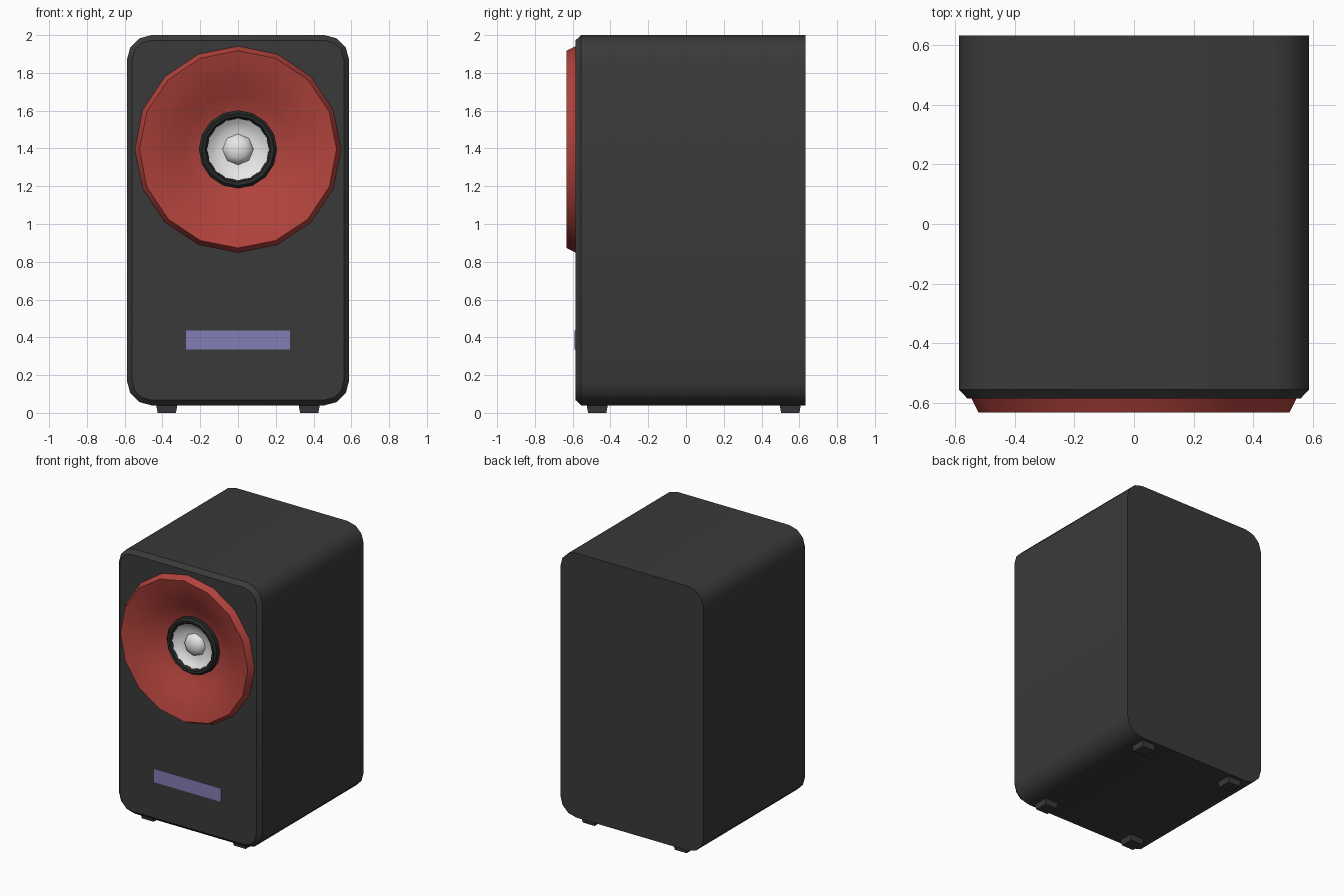
import bpy
import bmesh
from math import sin, cos, pi, radians

if "Cube" in bpy.data.objects:
    bpy.data.objects.remove(bpy.data.objects["Cube"], do_unlink=True)


def material(name, r, g, b):
    m = bpy.data.materials.new(name)
    m.use_nodes = True
    m.diffuse_color = (r, g, b, 1)
    m.node_tree.nodes["Principled BSDF"].inputs["Base Color"].default_value = (r, g, b, 1)
    return m


CHARCOAL = material("charcoal", 0.042, 0.042, 0.042)
RED = material("red", 0.44, 0.055, 0.045)
BLACK = material("black", 0.02, 0.022, 0.022)
WHITE = material("white", 0.8, 0.8, 0.8)
LAVENDER = material("lavender", 0.23, 0.21, 0.47)

HORN_Z = 1.395
FRONT, BACK = -0.585, 0.632


def finish(name, bm, mat, angle=35):
    bmesh.ops.recalc_face_normals(bm, faces=bm.faces)
    mesh = bpy.data.meshes.new(name)
    bm.to_mesh(mesh)
    bm.free()
    mesh.materials.append(mat)
    ob = bpy.data.objects.new(name, mesh)
    bpy.context.collection.objects.link(ob)
    bpy.ops.object.select_all(action="DESELECT")
    ob.select_set(True)
    bpy.context.view_layer.objects.active = ob
    bpy.ops.object.shade_smooth_by_angle(angle=radians(angle))
    return ob


def bridge(bm, a, b):
    for i in range(len(a)):
        j = (i + 1) % len(a)
        bm.faces.new((a[i], a[j], b[j], b[i]))


def circle(bm, r, y, sides):
    return [bm.verts.new((r * sin(2 * pi * i / sides), y, HORN_Z + r * cos(2 * pi * i / sides)))
            for i in range(sides)]


def lathe(name, profile, sides, mat, cap=False, angle=35):
    """Revolve (radius, y) points about the driver axis."""
    bm = bmesh.new()
    rings = [circle(bm, r, y, sides) for r, y in profile]
    for a, b in zip(rings, rings[1:]):
        bridge(bm, a, b)
    if cap:
        bm.faces.new(rings[-1])
    return finish(name, bm, mat, angle)


def rounded_loop(bm, inset, y, radius=0.13, steps=3):
    w, h, r = 0.588 - inset, 0.98 - inset, radius - inset
    verts = []
    for k, (sx, sz) in enumerate(((1, 1), (-1, 1), (-1, -1), (1, -1))):
        for s in range(steps + 1):
            a = (k + s / steps) * pi / 2
            verts.append(bm.verts.new((sx * (w - r) + r * cos(a), y,
                                       1.02 + sz * (h - r) + r * sin(a))))
    return verts


def box(name, size, centre, mat, taper=1.0):
    bm = bmesh.new()
    bmesh.ops.create_cube(bm, size=1)
    for v in bm.verts:
        t = taper if v.co.z < 0 else 1
        v.co = [centre[i] + v.co[i] * size[i] * (t if i < 2 else 1) for i in range(3)]
    return finish(name, bm, mat)


# Cabinet: rounded shell, chamfered front edge, round opening for the horn
bm = bmesh.new()
back = rounded_loop(bm, 0, BACK)
edge = rounded_loop(bm, 0, FRONT + 0.03)
front = rounded_loop(bm, 0.028, FRONT)
bm.faces.new(back)
bridge(bm, back, edge)
bridge(bm, edge, front)
hole = circle(bm, 0.525, FRONT, 16)
rim = [bm.edges.new((hole[i - 1], hole[i])) for i in range(16)]
outline = [bm.edges.get((front[i - 1], front[i])) for i in range(len(front))]
bmesh.ops.triangle_fill(bm, use_beauty=True, edges=rim + outline, normal=(0, -1, 0))
finish("cabinet", bm, CHARCOAL)

# Horn: flared outer rim and shallow curved dish
lathe("horn", [(0.546, FRONT), (0.522, -0.632), (0.45, -0.612), (0.37, -0.58),
               (0.29, -0.54), (0.22, -0.51), (0.17, -0.50)], 16, RED)

# Driver: surround ring, cone and dust dome
lathe("driver_ring", [(0.207, -0.49), (0.207, -0.54), (0.192, -0.556),
                      (0.174, -0.552), (0.163, -0.535), (0.163, -0.49)], 16, BLACK)
lathe("driver_cone", [(0.168, -0.54), (0.14, -0.518), (0.11, -0.504), (0.07, -0.497)],
      32, WHITE, cap=True)
lathe("dust_dome", [(0.083, -0.495), (0.076, -0.52), (0.05, -0.538), (0.02, -0.547)],
      8, WHITE, cap=True, angle=60)

# Front display strip
box("display_strip", (0.55, 0.008, 0.1), (0, FRONT - 0.001, 0.385), LAVENDER)

# Four tapered feet
for side, sx in (("left", 1), ("right", -1)):
    for end, y in (("front", -0.47), ("back", 0.552)):
        box(f"{end}_{side}_foot", (0.115, 0.115, 0.05), (sx * 0.377, y, 0.025),
            CHARCOAL, taper=0.84)
